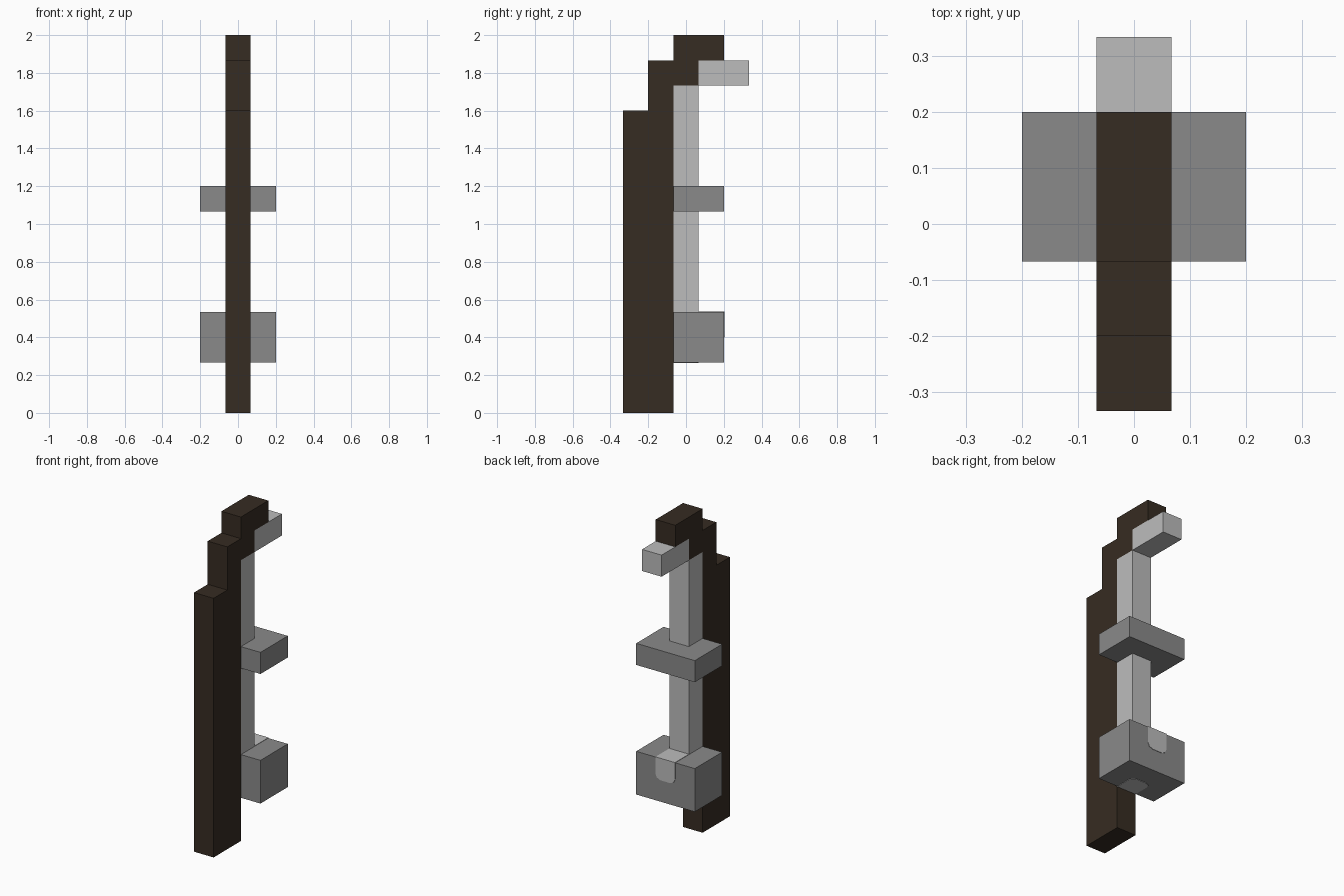
import bpy
import bmesh
from mathutils import Vector

cube = bpy.data.objects.get("Cube")
if cube:
    bpy.data.objects.remove(cube, do_unlink=True)

U = 2 / 15  # one block of the design grid


def material(name, rgb):
    mat = bpy.data.materials.new(name)
    mat.use_nodes = True
    mat.diffuse_color = (*rgb, 1)
    mat.node_tree.nodes["Principled BSDF"].inputs["Base Color"].default_value = (*rgb, 1)
    return mat


DARK_WOOD = material("dark wood", (0.037, 0.025, 0.016))
IRON = material("mid grey metal", (0.254, 0.254, 0.254))
STEEL = material("light grey metal", (0.507, 0.507, 0.507))


def prism(name, profile, axis, lo, hi, mat):
    """Extrude a 2D profile (in blocks) along an axis from lo to hi."""
    def place(a, b, c):
        co = [a, b]
        co.insert(axis, c)
        return Vector(co) * U

    bm = bmesh.new()
    face = bm.faces.new([bm.verts.new(place(a, b, lo)) for a, b in profile])
    ext = bmesh.ops.extrude_face_region(bm, geom=[face])
    shift = place(0, 0, hi - lo)
    bmesh.ops.translate(bm, vec=shift, verts=[v for v in ext["geom"] if isinstance(v, bmesh.types.BMVert)])
    bmesh.ops.recalc_face_normals(bm, faces=bm.faces)
    mesh = bpy.data.meshes.new(name)
    bm.to_mesh(mesh)
    bm.free()
    mesh.materials.append(mat)
    obj = bpy.data.objects.new(name, mesh)
    bpy.context.collection.objects.link(obj)
    return obj


def box(name, x, y, z, mat):
    rect = [(x[0], y[0]), (x[1], y[0]), (x[1], y[1]), (x[0], y[1])]
    return prism(name, rect, 2, z[0], z[1], mat)


# Stepped wooden post, curling backwards at the top
post = [(-2.5, 0), (-0.5, 0), (-0.5, 13), (0.5, 13), (0.5, 14), (1.5, 14),
        (1.5, 15), (-0.5, 15), (-0.5, 14), (-1.5, 14), (-1.5, 12), (-2.5, 12)]
prism("stepped_post", post, 0, -0.5, 0.5, DARK_WOOD)

# Light metal rod behind the post and the hook at its top
HALF = (-0.5, 0.5)
box("rod_lower", HALF, HALF, (4, 8), STEEL)
box("rod_upper", HALF, HALF, (9, 13), STEEL)
box("top_hook", HALF, (0.5, 2.5), (13, 14), STEEL)

# Two wide collars
WIDE = (-1.5, 1.5)
box("middle_collar", WIDE, (-0.5, 1.5), (8, 9), IRON)
box("lower_collar", WIDE, (-0.5, 1.5), (2, 4), IRON)

# Thin light inlays on the lower collar, with softened free corners
T = 0.02
back = [(-0.5, 4 + T), (-0.5, 3.25), (-0.43, 3.08), (-0.25, 3),
        (0.25, 3), (0.43, 3.08), (0.5, 3.25), (0.5, 4 + T)]
prism("back_inlay", back, 1, 1.5, 1.5 + T, STEEL)
box("top_inlay", HALF, (0.5, 1.5), (4, 4 + T), STEEL)
under = [(-0.5, -0.5), (0.5, -0.5), (0.5, 0.25), (0.43, 0.42), (0.25, 0.5),
         (-0.25, 0.5), (-0.43, 0.42), (-0.5, 0.25)]
prism("bottom_inlay", under, 2, 2 - T, 2, STEEL)
